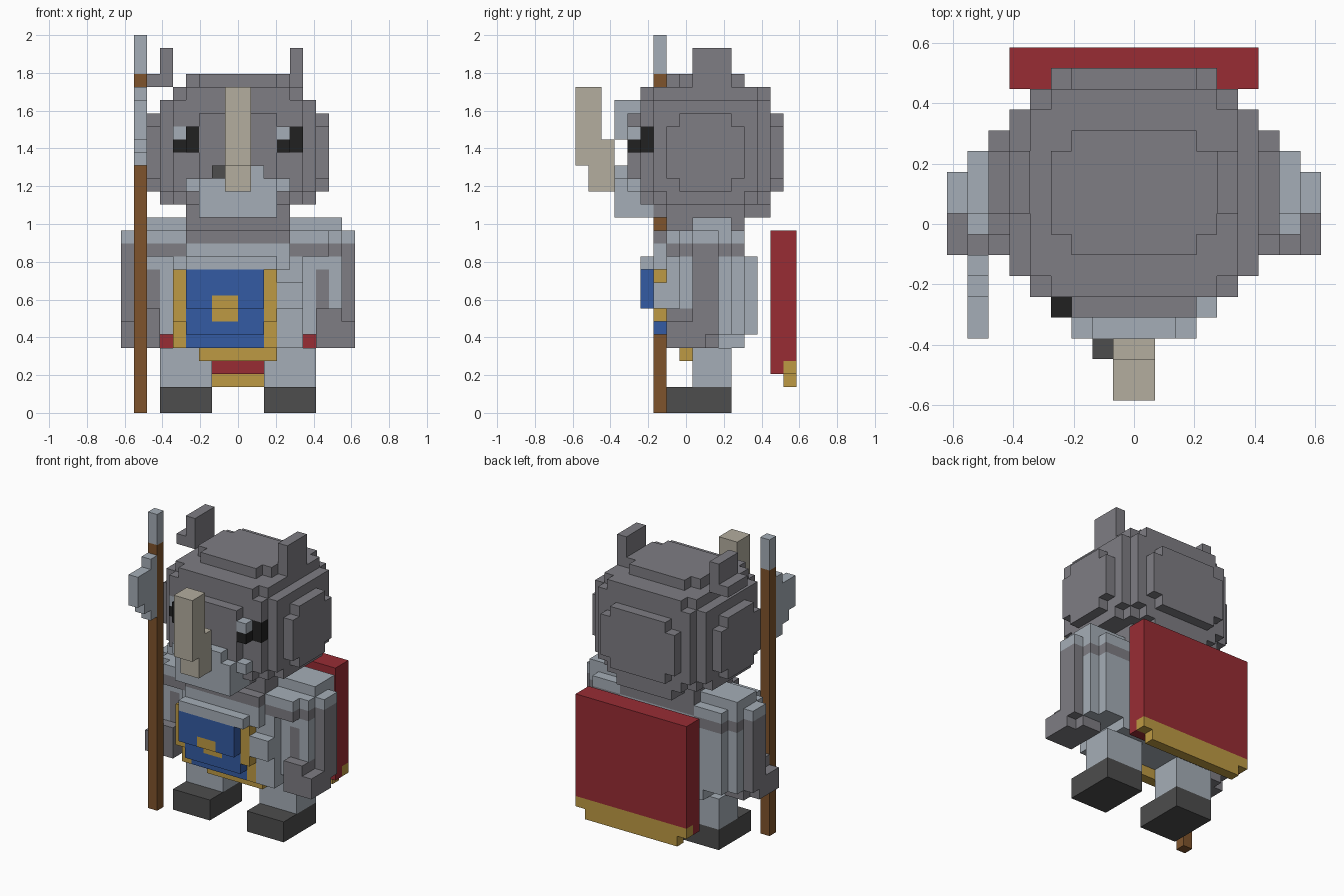
import bpy, bmesh
from mathutils import Vector

UNIT = 2 / 29      # edge of one cube
CELLS = {}         # grid cell -> (part, colour); later parts replace earlier ones

COLOURS = {
    "light_steel": (165, 174, 183), "dark_hide": (126, 125, 131),
    "crimson": (152, 44, 52), "gold": (190, 154, 67), "blue": (52, 91, 163),
    "wood": (127, 84, 44), "charcoal": (77, 77, 77), "black": (33, 33, 33),
    "horn_bone": (179, 173, 159),
}


def linear(c):
    c /= 255
    return c / 12.92 if c <= 0.04045 else ((c + 0.055) / 1.055) ** 2.4


def make_material(name, rgb):
    mat = bpy.data.materials.new(name)
    colour = tuple(linear(c) for c in rgb) + (1,)
    mat.use_nodes = True
    mat.diffuse_color = colour
    for node in mat.node_tree.nodes:
        if node.type == 'BSDF_PRINCIPLED':
            node.inputs["Base Color"].default_value = colour
            node.inputs["Roughness"].default_value = 0.9
    return mat


def block(part, colour, x, y, z):
    for i in range(*x):
        for j in range(*y):
            for k in range(*z):
                CELLS[i, j, k] = (part, colour)


def pair(part, colour, x, y, z):
    block("left_" + part, colour, x, y, z)
    block("right_" + part, colour, (-x[1], -x[0]), y, z)


def build_part(part, materials):
    """Outer skin of one part's cells, with flat regions merged."""
    own = {c: v[1] for c, v in CELLS.items() if v[0] == part}
    used = sorted(set(own.values()))
    bm = bmesh.new()
    verts = {}

    def corner(p):
        p = tuple(p)
        if p not in verts:
            verts[p] = bm.verts.new(((p[0]) * UNIT, (p[1] - 0.5) * UNIT, p[2] * UNIT))
        return verts[p]

    for cell, colour in own.items():
        for axis in range(3):
            for side in (0, 1):
                step = [0, 0, 0]
                step[axis] = 2 * side - 1
                if tuple(a + b for a, b in zip(cell, step)) in CELLS:
                    continue
                ring = []
                for u, v in ((0, 0), (1, 0), (1, 1), (0, 1)):
                    p = list(cell)
                    p[axis] += side
                    p[(axis + 1) % 3] += u
                    p[(axis + 2) % 3] += v
                    ring.append(corner(p))
                face = bm.faces.new(ring if side else ring[::-1])
                face.material_index = used.index(colour)
    bmesh.ops.dissolve_limit(bm, angle_limit=0.01, verts=bm.verts[:],
                             edges=bm.edges[:], delimit={'MATERIAL'})
    mesh = bpy.data.meshes.new(part)
    bm.to_mesh(mesh)
    bm.free()
    for colour in used:
        mesh.materials.append(materials[colour])
    bpy.context.collection.objects.link(bpy.data.objects.new(part, mesh))


cube = bpy.data.objects.get("Cube")
if cube:
    bpy.data.objects.remove(cube, do_unlink=True)

STEEL, HIDE, GOLD = "light_steel", "dark_hide", "gold"

# Boots and legs
pair("boot", "charcoal", (2, 6), (-1, 4), (0, 2))
pair("leg", STEEL, (2, 6), (1, 4), (2, 5))

# Torso: stacked rounded layers
block("torso", STEEL, (-5, 5), (-1, 5), (5, 13))
block("torso", STEEL, (-6, 6), (0, 5), (6, 13))
block("torso", STEEL, (-4, 4), (5, 6), (6, 12))
block("torso", STEEL, (3, 5), (-2, -1), (8, 10))
block("torso", STEEL, (-4, 4), (-2, -1), (11, 13))
block("torso", STEEL, (-4, 3), (-3, -2), (11, 12))
block("torso", STEEL, (-7, 7), (-1, 5), (13, 14))
block("torso", STEEL, (-7, 7), (1, 4), (14, 15))

# Tunic with gold trim and buckle
block("tunic_trim", GOLD, (-5, 3), (-2, -1), (7, 11))
for trim_x in ((-5, -4), (2, 3)):
    block("tunic_trim", GOLD, trim_x, (-1, 0), (5, 7))
block("tunic_trim", GOLD, (-3, 3), (0, 1), (4, 5))
block("tunic", "blue", (-4, 2), (-1, 0), (5, 7))
block("tunic", "blue", (-4, 2), (-2, -1), (6, 11))
block("tunic", "blue", (-4, 2), (-3, -2), (8, 11))
block("buckle", GOLD, (-2, 0), (-2, -1), (7, 8))
block("buckle", GOLD, (-2, 0), (-3, -2), (8, 9))

# Arms, shoulder bands and hands
pair("arm", HIDE, (6, 7), (0, 3), (5, 11))
pair("arm", STEEL, (6, 7), (3, 5), (6, 12))
pair("arm", STEEL, (6, 7), (0, 3), (11, 12))
pair("arm", STEEL, (7, 8), (0, 4), (6, 14))
pair("arm", STEEL, (7, 8), (1, 4), (14, 15))
pair("arm", HIDE, (8, 9), (1, 3), (7, 13))
pair("arm", STEEL, (8, 9), (1, 3), (13, 14))
pair("shoulder_band", HIDE, (4, 7), (-1, 5), (12, 13))
pair("shoulder_band", HIDE, (7, 8), (0, 4), (12, 13))
pair("hand", HIDE, (6, 8), (-1, 3), (5, 8))
pair("hand", HIDE, (8, 9), (-1, 3), (6, 7))
pair("hand", HIDE, (8, 9), (-1, 2), (5, 6))

# Neck and rounded head
block("neck", HIDE, (-4, 4), (-1, 5), (13, 15))
block("neck", HIDE, (-4, 4), (-2, -1), (13, 14))
block("head", HIDE, (-3, 3), (-2, 7), (15, 16))
block("head", HIDE, (-4, 4), (-1, 5), (15, 16))
block("head", HIDE, (-5, 5), (-2, 6), (16, 25))
block("head", HIDE, (-4, 4), (-3, 7), (16, 25))
block("head", HIDE, (-5, 5), (-3, 7), (17, 24))
block("head", HIDE, (-6, 6), (-2, 6), (17, 24))
block("head", HIDE, (-6, 6), (-1, 5), (16, 24))
for inset in (0, 1):
    tall = (17 + inset, 23 - inset)
    block("head", HIDE, (-7, 7), (-inset, 4 + inset), tall)
    block("head", HIDE, (-3 - inset, 3 + inset), (7, 8), tall)
    block("head", HIDE, (-4 + inset, 4 - inset), (-inset, 4 + inset), (25, 26))
block("head", HIDE, (-3, 3), (-4, -3), (18, 23))

# Ears
block("left_ear", HIDE, (4, 5), (1, 4), (25, 28))
block("right_ear", HIDE, (-6, -5), (1, 4), (25, 28))
block("right_ear", HIDE, (-7, -6), (1, 4), (25, 26))

# Snout, nostril and horn
block("snout", STEEL, (-3, 3), (-5, -2), (15, 18))
block("snout", STEEL, (-4, 4), (-4, -3), (17, 18))
block("snout", STEEL, (-2, 2), (-5, -3), (18, 19))
block("nostril", "charcoal", (-2, -1), (-6, -5), (18, 19))
block("horn", "horn_bone", (-1, 1), (-7, -5), (17, 21))
block("horn", "horn_bone", (-1, 1), (-8, -6), (19, 25))

# Eyes with a glint in the upper corner
pair("eye", "black", (3, 4), (-4, -3), (20, 22))
pair("eye", "black", (4, 5), (-3, -2), (20, 22))
block("left_eye", STEEL, (3, 4), (-4, -3), (21, 22))
block("right_eye", STEEL, (-5, -4), (-3, -2), (21, 22))

# Polearm with stepped blade
block("staff", "wood", (-8, -7), (-2, -1), (0, 26))
block("staff_tip", STEEL, (-8, -7), (-2, -1), (26, 29))
block("blade", STEEL, (-8, -7), (-3, -2), (19, 25))
block("blade", STEEL, (-8, -7), (-4, -3), (20, 24))
block("blade", STEEL, (-8, -7), (-5, -4), (21, 24))

# Cape with gold hem
block("cape", "crimson", (-6, 6), (7, 9), (3, 14))
block("cape_hem", GOLD, (-6, 6), (8, 9), (3, 4))
block("cape_hem", GOLD, (-5, 5), (8, 9), (2, 3))

materials = {name: make_material(name, rgb) for name, rgb in COLOURS.items()}
for part in sorted({v[0] for v in CELLS.values()}):
    build_part(part, materials)
